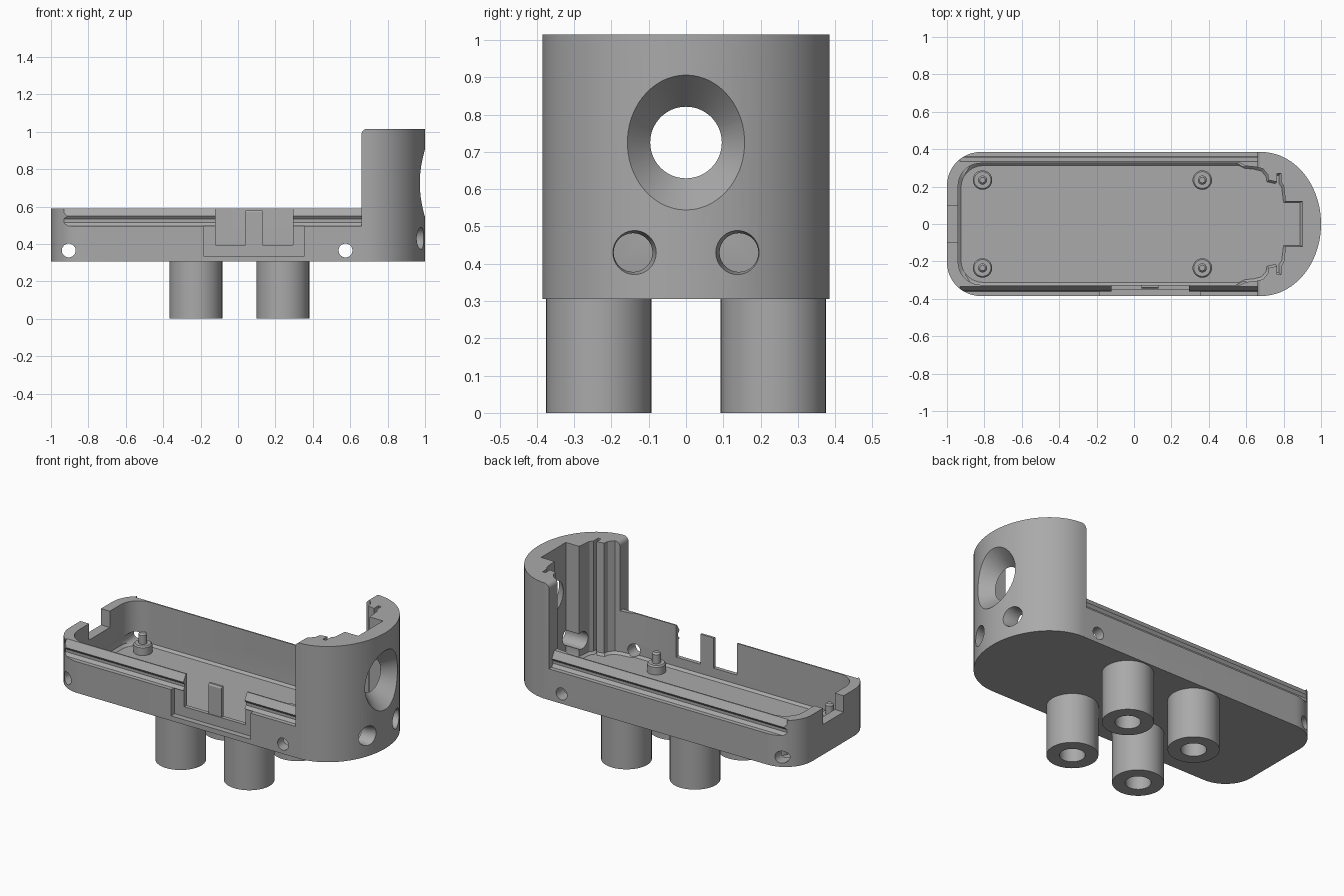
import bpy, bmesh
from math import sin, cos, pi, radians

cube = bpy.data.objects.get("Cube")
if cube:
    bpy.data.objects.remove(cube, do_unlink=True)

grey = bpy.data.materials.new("plain grey")
grey.use_nodes = True
grey.diffuse_color = (0.4, 0.4, 0.4, 1)
grey.node_tree.nodes["Principled BSDF"].inputs["Base Color"].default_value = (0.4, 0.4, 0.4, 1)

PLACE = {"x": lambda a, b, t: (t, a, b),
         "y": lambda a, b, t: (a, t, b),
         "z": lambda a, b, t: (a, b, t)}


def loft(name, sections, axis):
    """Closed solid through matching 2D outlines, given as (outline, position on axis)."""
    bm = bmesh.new()
    rings = [[bm.verts.new(PLACE[axis](a, b, t)) for a, b in pts] for pts, t in sections]
    n = len(rings[0])
    for low, high in zip(rings, rings[1:]):
        for i in range(n):
            j = (i + 1) % n
            bm.faces.new((low[i], low[j], high[j], high[i]))
    bm.faces.new(rings[0])
    bm.faces.new(rings[-1])
    bmesh.ops.recalc_face_normals(bm, faces=bm.faces)
    mesh = bpy.data.meshes.new(name)
    bm.to_mesh(mesh)
    bm.free()
    mesh.materials.append(grey)
    obj = bpy.data.objects.new(name, mesh)
    bpy.context.collection.objects.link(obj)
    return obj


def prism(name, pts, lo, hi, axis):
    return loft(name, [(pts, lo), (pts, hi)], axis)


def box(name, x, y, z):
    return prism(name, [(x[0], y[0]), (x[1], y[0]), (x[1], y[1]), (x[0], y[1])], *z, "z")


def arc(cx, cy, rx, ry, start, end, steps=12):
    return [(cx + rx * cos(radians(start + (end - start) * i / steps)),
             cy + ry * sin(radians(start + (end - start) * i / steps)))
            for i in range(steps + 1)]


def turned(name, center, stations, axis, steps=48):
    """Round solid from (radius, position) stations along an axis."""
    return loft(name, [(arc(*center, r, r, 0, 360 * (steps - 1) / steps, steps - 1), t)
                       for r, t in stations], axis)


def cut(target, cutter):
    mod = target.modifiers.new("cut", "BOOLEAN")
    mod.operation, mod.solver, mod.object = "DIFFERENCE", "EXACT", cutter
    bpy.context.view_layer.update()
    graph = bpy.context.evaluated_depsgraph_get()
    result = bpy.data.meshes.new_from_object(target.evaluated_get(graph))
    target.modifiers.clear()
    target.data = result
    bpy.data.objects.remove(cutter, do_unlink=True)


def smooth(obj):
    bpy.ops.object.select_all(action="DESELECT")
    obj.select_set(True)
    bpy.context.view_layer.objects.active = obj
    bpy.ops.object.shade_smooth_by_angle(angle=radians(30))


BOTTOM, FLOOR, RIM, TOP = 0.305, 0.325, 0.59, 1.015
TOWER = 0.66

# Housing: rounded end on one side, elliptical nose on the other
outline = (arc(0.68, 0, 0.32, 0.385, -90, 90, 48)
           + arc(-0.82, 0.205, 0.18, 0.18, 90, 180)
           + arc(-0.82, -0.205, 0.18, 0.18, 180, 270))
housing = prism("housing", outline, BOTTOM, TOP, "z")

# Low tray, leaving the tall tower with a rounded top edge
cut(housing, prism("cutter", [(-1.1, RIM), (TOWER, RIM)]
                   + arc(TOWER + 0.03, TOP - 0.03, 0.03, 0.03, 180, 90, 8)
                   + [(TOWER + 0.03, 1.1), (-1.1, 1.1)], -0.5, 0.5, "y"))

# Inner cavity with stepped slots in the tower and a softened floor edge
half = ([(0.90, 0.12), (0.81, 0.12), (0.80, 0.205), (0.785, 0.225), (0.785, 0.27),
         (0.765, 0.27), (0.765, 0.225), (0.72, 0.235), (0.715, 0.265), (0.69, 0.295),
         (0.65, 0.305), (0.60, 0.31), (0.57, 0.325)]
        + arc(-0.82, 0.205, 0.12, 0.12, 90, 180))
cavity = half + [(x, -y) for x, y in reversed(half)]
inset = [(0.1 + (x - 0.1) * 0.985, y * 0.96) for x, y in cavity]
cut(housing, loft("cutter", [(inset, FLOOR), (cavity, FLOOR + 0.014), (cavity, 1.1)], "z"))

# Grooved rails along both long sides
rail = [(0.333, 0.62), (0.333, 0.59), (0.358, 0.548), (0.345, 0.532),
        (0.345, 0.515), (0.36, 0.497), (0.42, 0.495), (0.42, 0.62)]
for side in (1, -1):
    cut(housing, prism("cutter", [(y * side, z) for y, z in rail], -0.93, TOWER, "x"))

# Front recess, and two gaps that leave a thin tab between them
cut(housing, box("cutter", (-0.185, 0.355), (-0.5, -0.35), (0.335, 0.497)))
cut(housing, box("cutter", (-0.12, 0.295), (-0.5, -0.345), (0.395, 0.7)))
cut(housing, box("cutter", (0.035, 0.135), (-0.5, -0.3), (0.58, 0.7)))
for x in ((-0.12, 0.04), (0.13, 0.295)):
    cut(housing, box("cutter", x, (-0.5, -0.3), (0.395, 0.7)))

# Connector notch in the end wall
cut(housing, box("cutter", (-1.1, -0.9), (-0.1, 0.1), (0.49, 0.7)))

# Screw holes through both long walls
for x in (-0.905, 0.575):
    cut(housing, turned("cutter", (x, 0.365), [(0.037, -0.5), (0.037, 0.5)], "y", 32))

# Flared window and two small holes in the nose
cut(housing, turned("cutter", (0, 0.725),
                    [(0.096, 0.7), (0.096, 0.90), (0.181, 1.0), (0.224, 1.05)], "x", 64))
for side in (1, -1):
    cut(housing, turned("cutter", (0.142 * side, 0.43),
                        [(0.052, 0.74), (0.052, 0.945), (0.07, 1.03)], "x", 32))
smooth(housing)

# Board standoffs with pins
for x, end in ((-0.81, "end"), (0.365, "tower")):
    for y, side in ((0.235, "back"), (-0.235, "front")):
        smooth(turned(f"standoff_{end}_{side}", (x, y),
                      [(0.052, FLOOR - 0.005), (0.052, 0.372), (0.045, 0.38), (0.024, 0.38),
                       (0.024, 0.435), (0.015, 0.445)], "z", 32))

# Hollow feet
for x, end in ((-0.225, "end"), (0.24, "tower")):
    for y, side in ((0.234, "back"), (-0.234, "front")):
        foot = turned(f"foot_{end}_{side}", (x, y), [(0.141, 0), (0.141, BOTTOM + 0.005)], "z")
        cut(foot, turned("cutter", (x, y), [(0.07, -0.1), (0.07, 0.2)], "z"))
        smooth(foot)
